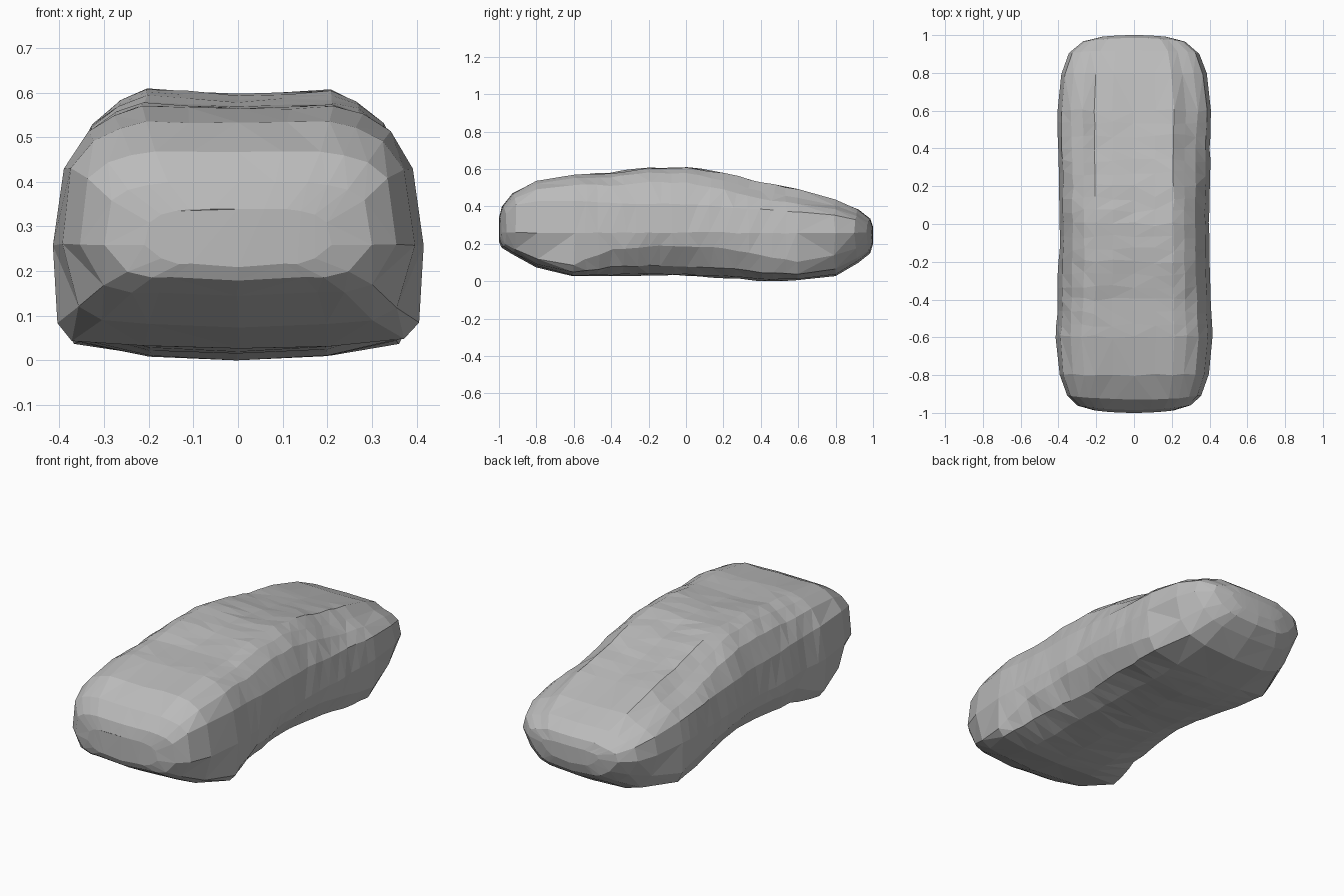
import bpy
import bmesh
import random
from mathutils import Vector, noise

cube = bpy.data.objects.get("Cube")
if cube:
    bpy.data.objects.remove(cube, do_unlink=True)

random.seed(4)
WAIST = 0.26

# Lengthwise stations: y, half width, top, shoulder, lower edge, underside
STATIONS = [
    (-1, .21, .34, .31, .23, .21),
    (-.985, .3, .4, .36, .2, .18),
    (-.93, .355, .47, .41, .17, .145),
    (-.8, .395, .535, .43, .12, .075),
    (-.6, .413, .57, .43, .085, .025),
    (-.4, .405, .578, .42, .17, .03),
    (-.2, .4, .605, .415, .19, .03),
    (0, .395, .608, .41, .19, .03),
    (.2, .397, .578, .4, .175, .02),
    (.4, .402, .53, .385, .14, .005),
    (.6, .408, .49, .37, .1, .005),
    (.8, .387, .435, .355, .14, .03),
    (.92, .345, .385, .33, .175, .1),
    (.985, .27, .335, .3, .2, .15),
    (1, .17, .29, .28, .23, .2),
]


def mix(a, b, t):
    return a + (b - a) * t


def refine(stations):
    """Add closer stations along the worn middle."""
    result = []
    for a, b in zip(stations, stations[1:]):
        steps = 3 if abs(a[0] + b[0]) < 1.1 else 1
        for i in range(steps):
            result.append([mix(p, q, i / steps) for p, q in zip(a, b)])
    return result + [list(stations[-1])]


def section(station):
    """Closed cross-section: crowned top, upright sides, tucked underside."""
    y, w, top, shoulder, edge, under = station
    dip = 0.012 * (1 - abs(y))
    # Lower corners draw in towards both ends, the top flattens to the back
    draw = max(0, abs(y) - 0.62) / 0.38
    chamfer = 0.6 - 0.23 * min(1, max(0, y) * 2)
    tuck = max(0, edge - 0.085) * (1 - abs(y))
    half = [
        (0.28, top - dip * 0.4),
        (0.52, top),
        (0.67, mix(shoulder, top, chamfer + 0.26)),
        (0.82, mix(shoulder, top, chamfer)),
        (0.945, shoulder),
        (1.0, WAIST),
        (0.98 - 0.2 * tuck - 0.16 * draw, edge),
        (0.9 - 1.3 * tuck - 0.27 * draw, mix(under, edge, 0.33)),
        (0.5, under + 0.008),
    ]
    right = [(w * x, z) for x, z in half]
    left = [(-x, z) for x, z in reversed(right)]
    ring = [(0, top - dip)] + right + [(0, under)] + left
    # Both ends bow outwards along the centre line
    bow = 0.3 * abs(y) ** 8
    return [Vector((x, y * (1 - bow * x * x), z)) for x, z in ring]


def weather(point):
    """Roughen the middle more than the broad ends."""
    worn = max(0, 1 - abs(point.y) ** 3)
    bump = noise.noise_vector(point * 5) * 0.008 * worn
    grain = Vector([random.uniform(-1, 1) for _ in range(3)]) * 0.003 * worn
    grain.y *= 4
    return point + bump + grain


# Stone body skinned through the sections
bm = bmesh.new()
rings = [[bm.verts.new(weather(p)) for p in section(s)] for s in refine(STATIONS)]
for a, b in zip(rings, rings[1:]):
    count = len(a)
    for i in range(count):
        j = (i + 1) % count
        bm.faces.new((a[i], a[j], b[j], b[i]))
bm.faces.new(rings[0])
bm.faces.new(rings[-1])
bmesh.ops.triangulate(bm, faces=bm.faces, quad_method='SHORT_EDGE')
bmesh.ops.recalc_face_normals(bm, faces=bm.faces)

# Rest the stone on the ground
lowest = min(v.co.z for v in bm.verts)
bmesh.ops.translate(bm, verts=bm.verts, vec=(0, 0, -lowest))

mesh = bpy.data.meshes.new("stone_body")
bm.to_mesh(mesh)
bm.free()
stone = bpy.data.objects.new("stone_body", mesh)
bpy.context.collection.objects.link(stone)

grey = bpy.data.materials.new("stone_grey")
grey.use_nodes = True
colour = (0.5, 0.5, 0.5, 1)
grey.diffuse_color = colour
grey.node_tree.nodes["Principled BSDF"].inputs["Base Color"].default_value = colour
mesh.materials.append(grey)
